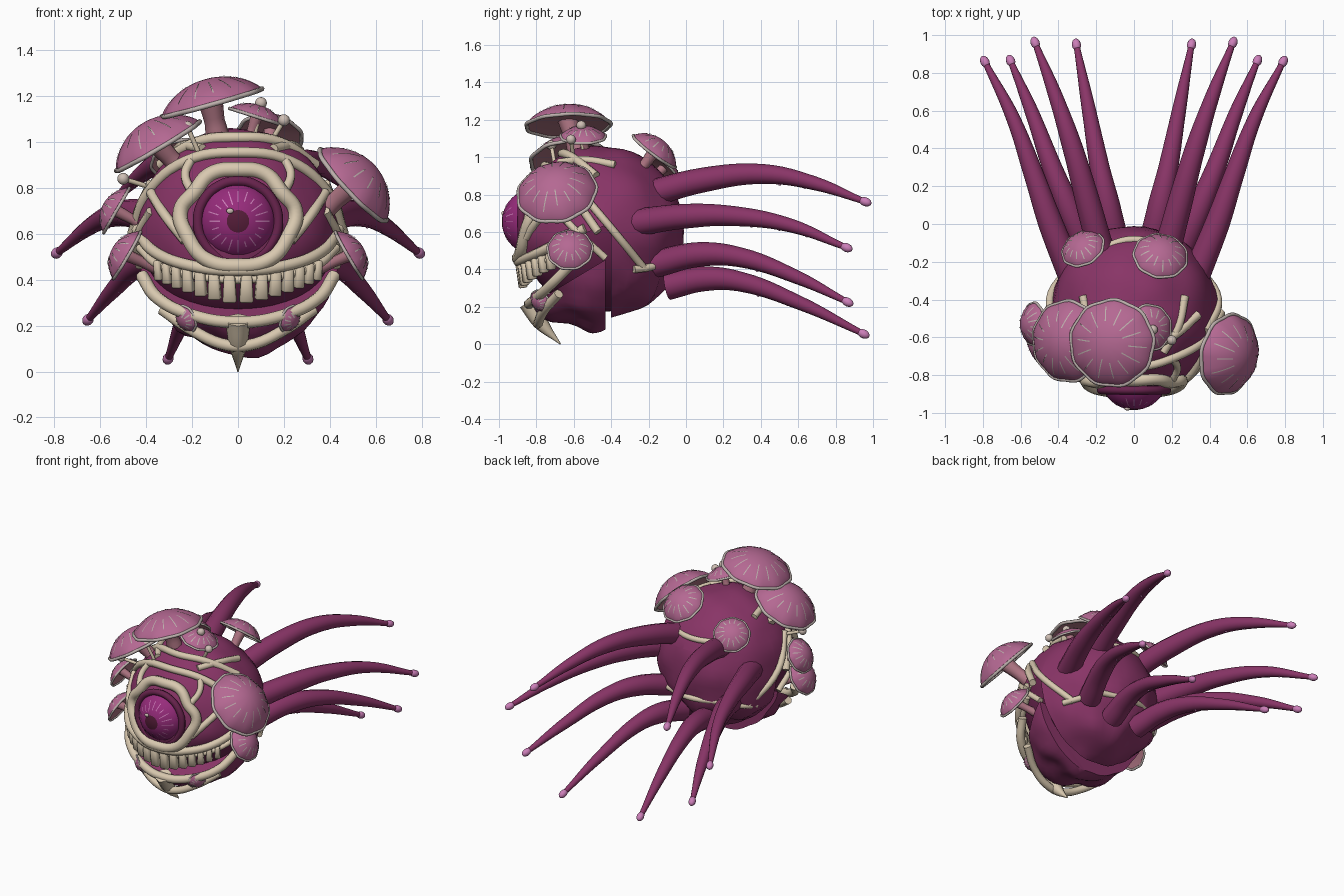
import bpy, bmesh, math, random
from mathutils import Vector, Matrix, noise

random.seed(4)
cube = bpy.data.objects.get("Cube")
if cube:
    bpy.data.objects.remove(cube)


def material(name, *rgb):
    m = bpy.data.materials.new(name)
    m.use_nodes = True
    col = (*rgb, 1)
    m.diffuse_color = col
    m.node_tree.nodes["Principled BSDF"].inputs["Base Color"].default_value = col
    return m


FLESH = material("plum flesh", .25, .035, .135)
MOUTH = material("dark mouth", .14, .017, .075)
BONE = material("ivory bone", .69, .58, .43)
CAP = material("pink cap", .46, .14, .29)
STALK = material("dusty stalk", .43, .18, .23)
RIM = material("grey rim", .5, .43, .41)
TIP = material("light pink tip", .6, .21, .48)
IRIS = material("magenta iris", .31, .025, .2)
PUPIL = material("dark pupil", .09, .012, .04)
BALL = material("pale knob", .62, .52, .46)

CENTRE = Vector((0, -.46, .6))
RADII = Vector((.445, .45, .46))


def finish(obj, *mats):
    for m in mats:
        obj.data.materials.append(m)
    bpy.context.view_layer.objects.active = obj
    for o in bpy.context.selected_objects:
        o.select_set(False)
    obj.select_set(True)
    if obj.type == 'CURVE':
        bpy.ops.object.convert(target='MESH')
        obj = bpy.context.object
    bpy.ops.object.shade_smooth_by_angle(angle=math.radians(60))
    return obj


def from_bmesh(name, bm, *mats):
    me = bpy.data.meshes.new(name)
    bm.to_mesh(me)
    bm.free()
    obj = bpy.data.objects.new(name, me)
    bpy.context.collection.objects.link(obj)
    return finish(obj, *mats)


def tube(name, pts, radii, mat, closed=False, sides=2, steps=6):
    cu = bpy.data.curves.new(name, 'CURVE')
    cu.dimensions = '3D'
    cu.bevel_depth = 1
    cu.bevel_resolution = sides
    cu.resolution_u = steps
    cu.use_fill_caps = True
    sp = cu.splines.new('BEZIER')
    sp.bezier_points.add(len(pts) - 1)
    sp.use_cyclic_u = closed
    if not isinstance(radii, (list, tuple)):
        radii = [radii] * len(pts)
    for b, p, r in zip(sp.bezier_points, pts, radii):
        b.co, b.radius = p, r
        b.handle_left_type = b.handle_right_type = 'AUTO'
    obj = bpy.data.objects.new(name, cu)
    bpy.context.collection.objects.link(obj)
    return finish(obj, mat)


def ellipsoid(bm, centre, radii, seg=12, axis=(0, 0, 1)):
    rot = Vector(axis).to_track_quat('Z', 'Y').to_matrix().to_4x4()
    mat = Matrix.Translation(centre) @ rot @ Matrix.Diagonal((*radii, 1))
    bmesh.ops.create_uvsphere(bm, u_segments=seg, v_segments=seg * 2 // 3, radius=1, matrix=mat)


def front(x, z, push=0):
    """Point on the front of the body."""
    s = 1 - (x / RADII.x) ** 2 - ((z - CENTRE.z) / RADII.z) ** 2
    return Vector((x, CENTRE.y - RADII.y * math.sqrt(max(s, 0)) - push, z))


def side(y, z, sx):
    """Point on the flank of the body."""
    s = 1 - ((y - CENTRE.y) / RADII.y) ** 2 - ((z - CENTRE.z) / RADII.z) ** 2
    return Vector((sx * (RADII.x * math.sqrt(max(s, 0)) + .005), y, z))


def arc(name, half, r):
    """Bone arc given from its left end to the middle, then mirrored."""
    full = half + [Vector((-p[0], *p[1:])) for p in reversed(half) if p[0] > 0]
    return tube(name, full, r, BONE)


def front_arc(name, half, r, push=0):
    return arc(name, [front(x, z, push) for x, z in half], r)


# Body shell, open at the mouth, with a lower jaw and a dark inside
def upper_lip(y):
    return .45 + .37 * (y + .93)


def lumpy(bm):
    for v in bm.verts:
        low = max(0, min(1, (.75 - v.co.z) * 2))
        v.co += (v.co - CENTRE) * noise.noise(v.co * 6) * (.03 + .07 * low)


def bisect(bm, co, no, clear=False):
    bmesh.ops.bisect_plane(bm, geom=bm.verts[:] + bm.edges[:] + bm.faces[:], plane_co=co,
                           plane_no=no, clear_outer=clear)


bm = bmesh.new()
ellipsoid(bm, CENTRE, RADII, 48)
lumpy(bm)
bisect(bm, (0, -.93, .45), (0, -.37, 1))
bisect(bm, (0, -.4, 0), (0, 1, 0))
mouth = []
for f in bm.faces:
    c = f.calc_center_median()
    if c.y < -.4 and c.z < upper_lip(c.y):
        mouth.append(f)
bmesh.ops.delete(bm, geom=mouth, context='FACES')
from_bmesh("body", bm, FLESH)

bm = bmesh.new()
ellipsoid(bm, CENTRE + Vector((0, -.04, -.06)), RADII * .99, 48)
lumpy(bm)
for co, no in (((0, -.85, .2), (0, -.6, 1)), ((0, -.43, 0), (0, 1, 0))):
    bisect(bm, co, no, True)
    bmesh.ops.holes_fill(bm, edges=[e for e in bm.edges if e.is_boundary])
from_bmesh("lower_jaw", bm, FLESH)

bm = bmesh.new()
ellipsoid(bm, CENTRE, RADII * .93, 32)
from_bmesh("mouth_inside", bm, MOUTH)

# Bone arcs over the face
front_arc("upper_lip_bone", [(.44, .62), (.36, .52), (.2, .46), (0, .44)], .026, .015)
front_arc("gum_bone", [(.43, .54), (.34, .46), (.18, .415), (0, .4)], .018)
arc("lower_lip_bone", [(.42, -.62, .42), (.35, -.72, .32), (.18, -.81, .24), (0, -.84, .215)], .028)
arc("jaw_bone", [(.33, -.68, .27), (.2, -.76, .18), (.05, -.79, .115)], .026)
front_arc("brow_bone", [(.46, .6), (.39, .78), (.22, .92), (0, .955)], .024, .01)
front_arc("crown_bone", [(.34, .9), (.18, 1), (0, 1.02)], .024, .02)
ring = [(0, .88), (.12, .86), (.19, .78), (.25, .7), (.22, .59), (.14, .49)]
ring += [(0, .46)] + [(-x, z) for x, z in reversed(ring[1:])]
tube("eye_socket_bone", [front(x, z, .01) for x, z in ring], .034, BONE, closed=True)
tube("chin_spike", [(0, -.84, .225), (0, -.78, .12), (0, -.67, 0)], [.055, .042, .003], BONE)

# Bones over the flanks, crown and back
for sx in (-1, 1):
    tube("cheek_bone", [front(sx * x, z, .01) for x, z in ((.38, .78), (.31, .67), (.23, .57))], .022, BONE)
    tube("temple_bone", [front(sx * x, z, .01) for x, z in ((.2, .93), (.23, .86), (.2, .78))], .02, BONE)
    tube("flank_bone", [side(y, z, sx) for y, z in ((-.57, .82), (-.4, .62), (-.22, .4))], .022, BONE)
    tube("jaw_side_bone", [side(y, z, sx) for y, z in ((-.68, .7), (-.56, .58), (-.43, .46))], .02, BONE)
    tube("hind_bone", [side(y, z, sx) for y, z in ((-.28, .4), (-.2, .41), (-.13, .43))], .02, BONE)
    tube("crown_side_bone", [side(y, z, sx) for y, z in ((-.68, .97), (-.55, .985), (-.38, .96))], .022, BONE)
for z, w in ((.85, .2), (.45, .2)):
    pts = [front(x, z) for x in (-w, 0, w)]
    tube("back_bone", [(p.x, 2 * CENTRE.y - p.y, p.z) for p in pts], .02, BONE)

# Upper teeth, widest and longest in the middle
bm = bmesh.new()
for k in range(7):
    for sx in (-1, 1):
        x = sx * (.037 + .07 * k - .003 * k * k)
        p = front(x, .425 + .5 * x * x, .014)
        tooth = bmesh.ops.create_cube(bm, size=1)["verts"]
        for v in tooth:
            taper = 1 if v.co.z < 0 else .75
            v.co = Vector((v.co.x * (.062 - .004 * k) * taper, v.co.y * .045,
                           (v.co.z - .5) * (.13 - .12 * abs(x))))
        turn = Matrix.Rotation(x * 1.6, 4, 'Z') @ Matrix.Rotation(.15, 4, 'X')
        bmesh.ops.transform(bm, matrix=Matrix.Translation(p) @ turn, verts=tooth)
bmesh.ops.bevel(bm, geom=bm.edges[:], offset=.007, segments=1, affect='EDGES')
from_bmesh("upper_teeth", bm, BONE)


# Domes, used for the eye and for the mushroom caps
def rim_point(r, t, turn, wave):
    a = turn * math.tau
    q = r * t * (1 + wave * t * math.sin(9 * a))
    return q * math.cos(a), q * math.sin(a)


def height(h, t):
    return h * max(0, 1 - t * t) ** .75


def dome(name, place, r, h, mats, wave=0, inner=0, seg=36, rings=10):
    bm = bmesh.new()
    loops = []
    for i in range(1, rings + 1):
        t = math.sin(i / rings * math.pi / 2)
        loops.append([bm.verts.new((*rim_point(r, t, k / seg, wave), height(h, t)))
                      for k in range(seg)])
    top, under = bm.verts.new((0, 0, h)), bm.verts.new((0, 0, h * .25))
    for k in range(seg):
        n = (k + 1) % seg
        bm.faces.new((top, loops[0][k], loops[0][n])).material_index = 1 if inner else 0
        for i, (a, b) in enumerate(zip(loops, loops[1:])):
            bm.faces.new((a[k], b[k], b[n], a[n])).material_index = 1 if i + 1 < inner else 0
        bm.faces.new((under, loops[-1][n], loops[-1][k])).material_index = 1
    bm.transform(place)
    return from_bmesh(name, bm, *mats)


def streaks(name, place, r, h, n, width, lo, hi, mat):
    """Thin radial plates lying on a dome."""
    bm = bmesh.new()
    for k in range(n):
        start, end = lo + random.uniform(0, .15), hi - random.uniform(0, .15)
        last = None
        for s in range(6):
            t = start + (end - start) * s / 5
            z = height(h, t) + .004
            pair = [bm.verts.new(Matrix.Rotation(k / n * math.tau, 3, 'Z') @ Vector((r * t, w, z)))
                    for w in (-width, width)]
            if last:
                bm.faces.new((last[0], pair[0], pair[1], last[1]))
            last = pair
    bm.transform(place)
    from_bmesh(name, bm, mat)


def placed(centre, axis):
    return Matrix.Translation(centre) @ Vector(axis).to_track_quat('Z', 'Y').to_matrix().to_4x4()


# Eye
eye = placed((0, -.885, .655), (0, -1, 0))
dome("eyeball", eye, .158, .1, (IRIS, PUPIL), inner=2)
streaks("iris_streaks", eye, .158, .1, 20, .0025, .45, .88, TIP)
loop = [(.175 * math.cos(a), .175 * math.sin(a), -.005) for a in (k * math.tau / 12 for k in range(12))]
tube("eyelid", [eye @ Vector(p) for p in loop], .022, MOUTH, closed=True)
bm = bmesh.new()
ellipsoid(bm, (-.035, -.979, .7), (.016, .008, .012))
from_bmesh("eye_glint", bm, BALL)


# Mushrooms: cap centre, axis, radius, stalk foot
def mushroom(centre, axis, r, foot, bulge=.58):
    place = placed(centre, axis)
    h = r * bulge
    dome("mushroom_cap", place, r, h, (CAP, STALK), wave=.02)
    streaks("cap_streaks", place, r, h, 14, .003, .38, .9, RIM)
    edge = [place @ Vector((*rim_point(r, 1, k / 36, .02), 0)) for k in range(36)]
    tube("cap_rim", edge, .03 * r + .004, RIM, closed=True, steps=2)
    neck = place @ Vector((0, 0, h * .3))
    foot = Vector(foot)
    tube("mushroom_stalk", [foot, foot.lerp(neck, .5), neck], [r * .26, r * .2, r * .25], STALK)


mushroom((-.115, -.63, 1.17), (-.27, -.03, .96), .225, (-.08, -.57, .98), .48)
mushroom((-.35, -.62, .98), (-.51, -.05, .86), .21, (-.22, -.55, .85))
mushroom((-.53, -.53, .7), (-.87, 0, .5), .112, (-.38, -.5, .62))
mushroom((.5, -.69, .81), (.72, -.15, .67), .21, (.33, -.58, .66), .62)
mushroom((.14, -.17, 1.03), (.12, .6, .8), .14, (.12, -.29, .87), .55)
mushroom((-.27, -.13, .93), (-.35, .6, .72), .115, (-.2, -.25, .82), .55)
mushroom((.08, -.55, 1.11), (.3, 0, .95), .12, (.04, -.53, .98), .45)
for sx in (-1, 1):
    mushroom((sx * .485, -.62, .505), (sx * .86, -.05, .5), .118, (sx * .33, -.55, .44), .6)
    mushroom((sx * .225, -.78, .23), (sx * .6, -.5, -.3), .06, (sx * .16, -.66, .28))

# Small knobs on thin stems
for tip, foot in (((-.22, -.72, 1.065), (-.17, -.7, .95)), ((-.5, -.6, .84), (-.37, -.55, .8)),
                  ((.2, -.615, 1.095), (.13, -.6, .98)), ((.1, -.56, 1.17), (.07, -.55, 1.02))):
    tube("knob_stem", [foot, tip], .011, BONE)
    bm = bmesh.new()
    ellipsoid(bm, tip, (.026, .026, .026))
    from_bmesh("knob", bm, BALL)

# Four tentacles on each side, with light tips and small suckers
TENTACLES = [
    [(.15, -.24, .79), (.24, .1, .88), (.33, .42, .91), (.42, .69, .86), (.52, .95, .765)],
    [(.33, -.27, .65), (.44, 0, .685), (.53, .26, .685), (.64, .56, .635), (.785, .85, .52)],
    [(.24, -.16, .43), (.34, .07, .48), (.43, .29, .465), (.54, .59, .36), (.65, .855, .23)],
    [(.1, -.1, .31), (.14, .1, .35), (.18, .29, .335), (.24, .61, .22), (.303, .94, .06)],
]
WIDTHS = [.074, .066, .053, .037, .016]
for path in TENTACLES:
    for sx in (-1, 1):
        pts = [Vector((sx * x, y, z)) for x, y, z in path]
        tube("tentacle", pts, WIDTHS, FLESH, sides=4)
        along = pts[-1] - pts[-2]
        bm = bmesh.new()
        ellipsoid(bm, pts[-1] + along.normalized() * .01, (.024, .024, .035), axis=along)
        for i in (2, 3):
            for t in (.3, .8):
                drop = WIDTHS[i] + (WIDTHS[i + 1] - WIDTHS[i]) * t - .01
                ellipsoid(bm, pts[i].lerp(pts[i + 1], t) - Vector((0, 0, drop)), (.009, .009, .009), 6)
        from_bmesh("tentacle_tip_and_suckers", bm, TIP)
